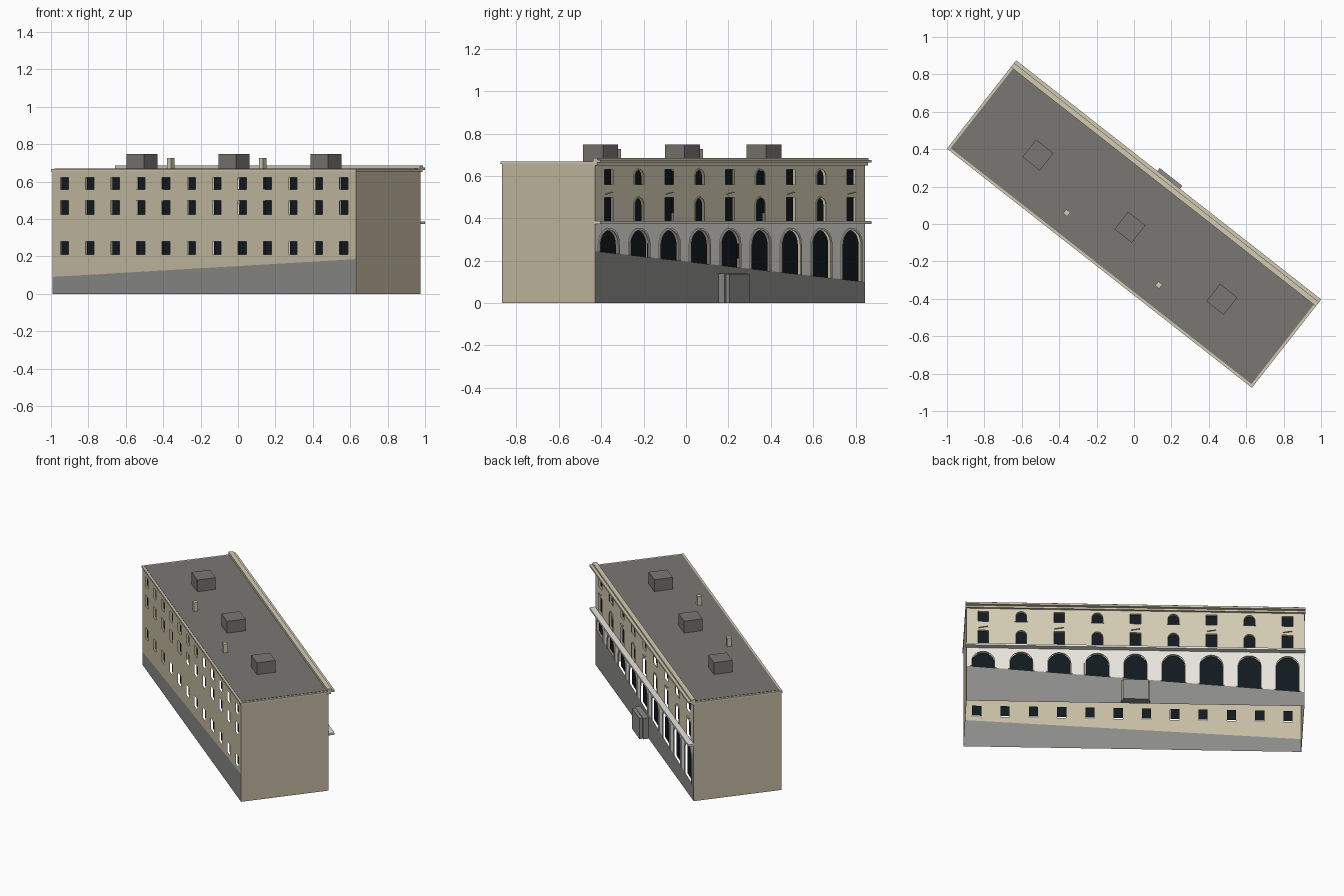
import bpy, bmesh, math
from mathutils import Matrix, Vector

if "Cube" in bpy.data.objects:
    bpy.data.objects.remove(bpy.data.objects["Cube"])

# Building frame: u along the length, v from front to back, z up
M = Matrix.Translation((-0.009, -0.012, 0)) @ Matrix.Rotation(math.radians(-38.1), 4, 'Z')
MI = M.inverted()
HL, HD = 1.03, 0.279                # half length, half depth
RECESS = 0.012                      # glass set back behind the open wall shell


def material(name, rgb):
    m = bpy.data.materials.new(name)
    m.diffuse_color = (*rgb, 1)
    m.use_nodes = True
    m.node_tree.nodes["Principled BSDF"].inputs["Base Color"].default_value = m.diffuse_color
    return m


BEIGE = material("beige_plaster", (0.57, 0.51, 0.37))
CREAM = material("cream_plaster", (0.65, 0.60, 0.45))
WHITE = material("pale_stone", (0.80, 0.78, 0.72))
GREY = material("grey_stone", (0.26, 0.265, 0.25))
ROOF = material("roof_grey", (0.19, 0.185, 0.17))
GLASS = material("dark_glass", (0.006, 0.01, 0.014))


def prisms(name, profiles, v0, v1, mat):
    """Extrude closed (u, z) profiles from v0 to v1 into one object."""
    bm = bmesh.new()
    for pts in profiles:
        a = [bm.verts.new(M @ Vector((u, v0, z))) for u, z in pts]
        b = [bm.verts.new(M @ Vector((u, v1, z))) for u, z in pts]
        bm.faces.new(a)
        bm.faces.new(b[::-1])
        for i in range(len(pts)):
            j = (i + 1) % len(pts)
            bm.faces.new((a[j], a[i], b[i], b[j]))
    bmesh.ops.recalc_face_normals(bm, faces=bm.faces)
    me = bpy.data.meshes.new(name)
    bm.to_mesh(me)
    bm.free()
    me.materials.append(mat)
    ob = bpy.data.objects.new(name, me)
    bpy.context.collection.objects.link(ob)
    return ob


def sheets(name, profiles, v, mat, holes=()):
    """Single-skin panels at depth v facing outwards, with openings cut out."""
    inner = v - math.copysign(0.02, v)
    ob = prisms(name, profiles, min(v, inner), max(v, inner), mat)
    if holes:
        cutter = prisms("cutter", holes, v - 0.05, v + 0.05, mat)
        cutter.hide_render = True
        mod = ob.modifiers.new("openings", 'BOOLEAN')
        mod.operation, mod.solver, mod.object = 'DIFFERENCE', 'EXACT', cutter
        bpy.context.view_layer.objects.active = ob
        bpy.ops.object.modifier_apply(modifier=mod.name)
        bpy.data.objects.remove(cutter)
    # keep only the outer skin
    bm = bmesh.new()
    bm.from_mesh(ob.data)
    extra = [f for f in bm.faces if any(abs((MI @ p.co).y - v) > 1e-3 for p in f.verts)]
    bmesh.ops.delete(bm, geom=extra, context='FACES')
    bm.to_mesh(ob.data)
    bm.free()
    return ob


def rect(u0, u1, z0, z1):
    return [(u0, z0), (u1, z0), (u1, z1), (u0, z1)]


def opening(u, w, z0, z1, arched, n=12):
    """Window outline, starting bottom right and ending bottom left."""
    r = w / 2
    if not arched:
        return [(u + r, z0), (u + r, z1), (u - r, z1), (u - r, z0)]
    arc = [(u + r * math.cos(math.pi * i / n), z1 - r + r * math.sin(math.pi * i / n))
           for i in range(n + 1)]
    return [(u + r, z0)] + arc + [(u - r, z0)]


def surround(u, w, z0, z1, arched, t):
    """Open band around the sides and top of an opening."""
    return opening(u, w + 2 * t, z0, z1 + t, arched) + opening(u, w, z0, z1, arched)[::-1]


def slope(u):
    """Top of the back plinth."""
    return 0.1725 + 0.0725 * u / HL


def on_slope(pts):
    return [(u, slope(u) if z == 0.05 else z) for u, z in pts]


# Plain end walls
for side, s in (("left", -1), ("right", 1)):
    prisms(f"{side}_end_wall", [rect(s * HL - 0.001, s * HL + 0.001, 0, 0.66)], -HD, HD, BEIGE)

# Front wall with three rows of twelve windows above a sloping plinth
front = [opening((i - 5.5) * 0.1725, 0.056, z0, z1, False)
         for i in range(12) for z0, z1 in ((0.558, 0.622), (0.425, 0.498), (0.21, 0.28))]
sheets("front_wall", [[(-HL, 0.09), (HL, 0.185), (HL, 0.66), (-HL, 0.66)]], -HD, BEIGE, front)
sheets("front_glass", front, -HD + RECESS, GLASS)
sheets("front_plinth", [[(-HL, 0), (HL, 0), (HL, 0.185), (-HL, 0.09)]], -HD, GREY)

# Back upper wall: alternating square and arched windows
cols = [((i - 4) * 0.232, i % 2 == 0) for i in range(9)]
upper = [(u, 0.066, z0, z1, not square) for u, square in cols
         for z0, z1 in ((0.387, 0.497), (0.56, 0.63))]
holes = [opening(*w) for w in upper]
sheets("back_upper_wall", [rect(-HL, HL, 0.375, 0.66)], HD, CREAM, holes)
sheets("upper_glass", holes, HD - RECESS, GLASS)
prisms("arched_window_surrounds", [surround(*w, 0.007) for w in upper if w[4]],
       HD, HD + 0.004, CREAM)
prisms("window_hoods", [[(u - 0.028, 0.522), (u + 0.028, 0.512), (u + 0.028, 0.515), (u - 0.028, 0.525)]
                        for u, square in cols if square], HD, HD + 0.008, CREAM)

# Back lower wall: tall arches standing on a sloping plinth
arches = [(u, 0.14, 0.05, 0.345, True) for u, _ in cols]
sheets("back_arcade", [[(-HL, slope(-HL)), (HL, slope(HL)), (HL, 0.375), (-HL, 0.375)]],
       HD, WHITE, [opening(*a) for a in arches])
sheets("arch_glass", [on_slope(opening(*a)) for a in arches], HD - RECESS, GLASS)
prisms("arch_surrounds", [on_slope(surround(*a, 0.01)) for a in arches], HD, HD + 0.006, WHITE)
sheets("back_plinth", [[(-HL, 0), (HL, 0), (HL, slope(HL)), (-HL, slope(-HL))]], HD, GREY)
prisms("string_course", [rect(-HL - 0.006, HL + 0.006, 0.373, 0.386)], HD, HD + 0.036, WHITE)

# Stepped entrance porch
prisms("porch_surround", [rect(-0.088, 0.088, 0, 0.14)], HD, HD + 0.035, GREY)
prisms("porch_front", [rect(-0.077, 0.077, 0, 0.137)], HD + 0.03, HD + 0.056, GREY)

# Eaves, stepped back cornice and roof
prisms("eaves_band", [rect(-HL - 0.006, HL + 0.006, 0.655, 0.667)], -HD - 0.006, HD + 0.006, CREAM)
for i, (z0, z1, out) in enumerate(((0.65, 0.662, 0.015), (0.662, 0.674, 0.036), (0.674, 0.685, 0.018))):
    prisms(f"back_cornice_{i + 1}", [rect(-HL - 0.006, HL + 0.006, z0, z1)],
           HD - 0.01, HD + out, CREAM)
prisms("roof_deck", [rect(-HL + 0.008, HL - 0.008, 0.66, 0.669)], -HD + 0.008, HD - 0.01, ROOF)

# Rooftop housings and chimneys
for i in range(3):
    u = (i - 1) * 0.625 - 0.007
    prisms(f"roof_housing_{i + 1}", [rect(u - 0.059, u + 0.059, 0.665, 0.748)], -0.071, 0.047, ROOF)
for i, u in enumerate((-0.32, 0.305)):
    prisms(f"chimney_{i + 1}", [rect(u - 0.014, u + 0.014, 0.665, 0.727)], -0.174, -0.146, CREAM)
